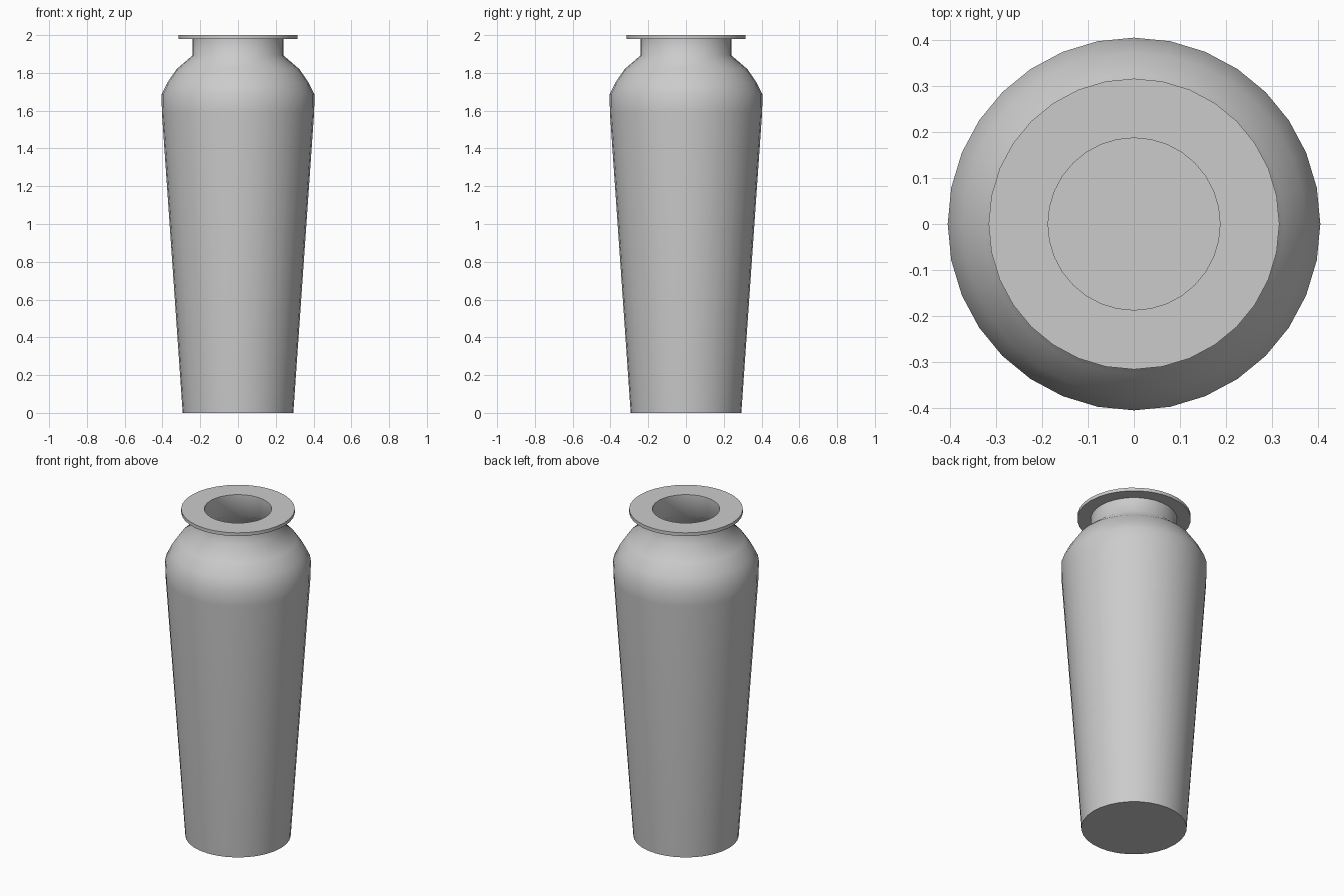
import bpy
import bmesh
import math
from mathutils import Vector

cube = bpy.data.objects.get("Cube")
if cube:
    bpy.data.objects.remove(cube, do_unlink=True)

SIDES = 32

# Plain grey clay
clay = bpy.data.materials.new("grey_clay")
clay.use_nodes = True
colour = (0.6, 0.6, 0.6, 1)
clay.diffuse_color = colour
clay.node_tree.nodes["Principled BSDF"].inputs["Base Color"].default_value = colour


def lathe(name, profile, material):
    """Spin a (radius, height) profile around z."""
    bm = bmesh.new()
    verts = [bm.verts.new((r, 0, z)) for r, z in profile]
    edges = [bm.edges.new(pair) for pair in zip(verts, verts[1:])]
    bmesh.ops.spin(bm, geom=verts + edges, cent=Vector((0, 0, 0)), axis=Vector((0, 0, 1)),
                   angle=2 * math.pi, steps=SIDES, use_merge=True)
    bmesh.ops.remove_doubles(bm, verts=bm.verts, dist=0.0005)
    bmesh.ops.recalc_face_normals(bm, faces=bm.faces)
    mesh = bpy.data.meshes.new(name)
    bm.to_mesh(mesh)
    bm.free()
    mesh.materials.append(material)
    obj = bpy.data.objects.new(name, mesh)
    bpy.context.collection.objects.link(obj)
    bpy.ops.object.select_all(action='DESELECT')
    obj.select_set(True)
    bpy.context.view_layer.objects.active = obj
    bpy.ops.object.shade_smooth_by_angle(angle=math.radians(60))
    return obj


# Tapered body, shoulder and neck on the outside
outside = [(0, 0), (0.293, 0), (0.403, 1.59), (0.405, 1.685), (0.373, 1.75),
           (0.325, 1.82), (0.24, 1.893), (0.24, 1.98)]
# Flat disc lip
lip = [(0.316, 1.98), (0.316, 2.0), (0.187, 2.0)]
# Hollow inside down to a flat floor
inside = [(0.187, 1.87), (0.29, 1.78), (0.35, 1.67), (0.35, 1.59), (0.24, 0.05), (0, 0.05)]

lathe("vase", outside + lip + inside, clay)
